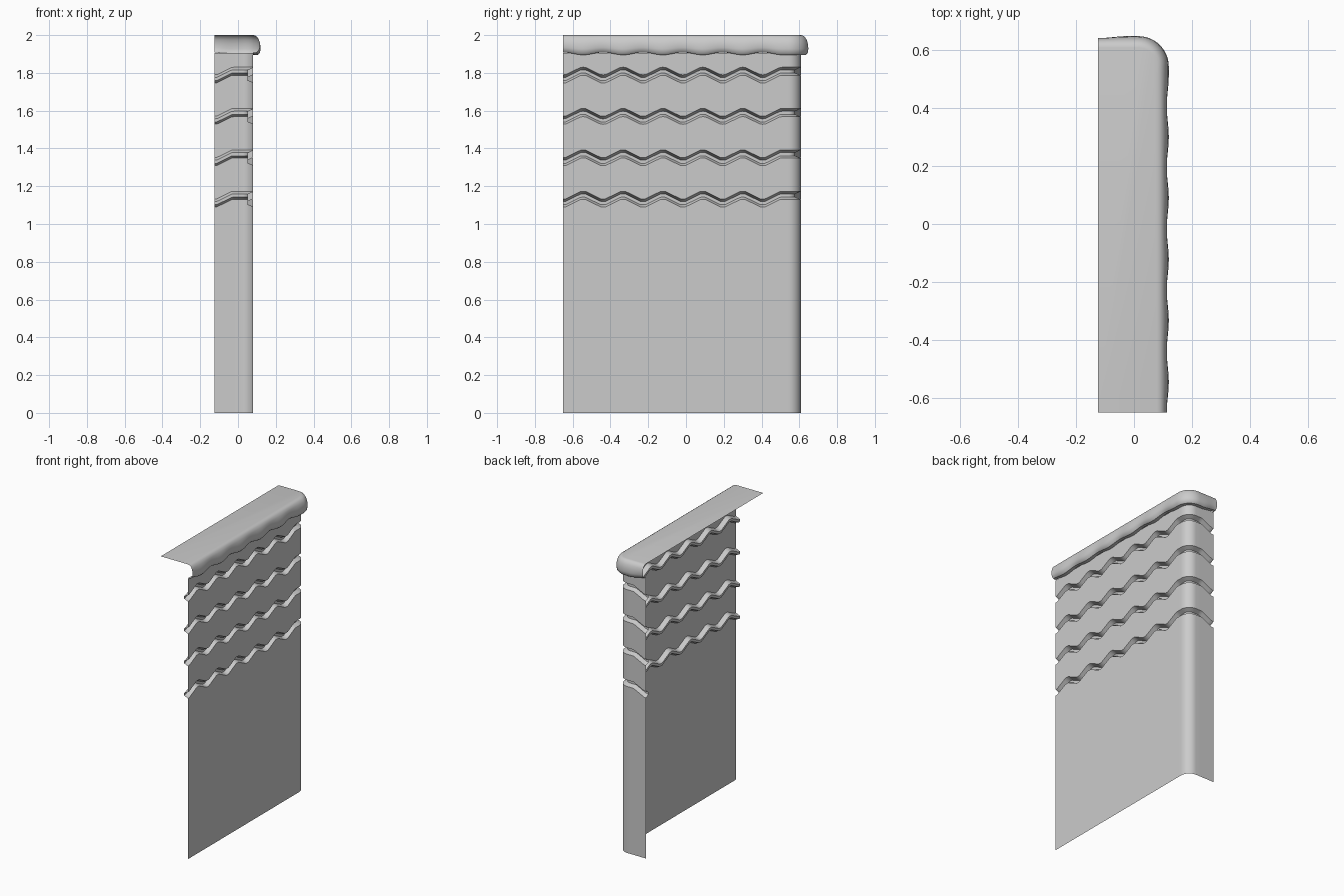
import bpy
import math

cube = bpy.data.objects.get("Cube")
if cube:
    bpy.data.objects.remove(cube, do_unlink=True)

grey = bpy.data.materials.new("plain grey")
grey.use_nodes = True
colour = (0.6, 0.6, 0.6, 1.0)
grey.diffuse_color = colour
grey.node_tree.nodes["Principled BSDF"].inputs["Base Color"].default_value = colour

# Plan of the shell: long side wall, rounded corner, short back wall
WALL_X, WALL_Y, START_Y, END_X = 0.08, 0.608, -0.65, -0.125
RADIUS = 0.065
HALF = 0.1056          # half a wavelength
LAST_PEAK = START_Y + 11 * HALF


def plan_path():
    """Points as (x, y, normal x, normal y, wave phase)."""
    pts = []
    n = 11 * 8
    for i in range(n + 1):
        y = START_Y + (LAST_PEAK - START_Y) * i / n
        pts.append((WALL_X, y, 1, 0, (y - START_Y) / HALF))
    for i in range(13):
        a = math.pi / 2 * i / 12
        c, s = math.cos(a), math.sin(a)
        pts.append((WALL_X - RADIUS + RADIUS * c,
                    WALL_Y - RADIUS + RADIUS * s, c, s, 11))
    for i in range(9):
        x = END_X + HALF * (1 - i / 8)
        pts.append((x, WALL_Y, 0, 1, 11 + i / 8))
    return pts


def zigzag(phase):
    t = phase % 2
    tri = 1 - 2 * abs(t - 1)
    return max(-1, min(1, 1.3 * tri))


def ripple(phase):
    return -math.cos(math.pi * phase)


def sweep(name, rows, wave, lid=False):
    """Rows are (offset, height, wave on offset, wave on height)."""
    path = plan_path()
    n = len(path)
    verts, faces = [], []
    for off, z, wo, wz in rows:
        for x, y, nx, ny, ph in path:
            w = wave(ph)
            d = off + wo * w
            verts.append((x + nx * d, y + ny * d, z + wz * w))
    for j in range(len(rows) - 1):
        for i in range(n - 1):
            a = j * n + i
            faces.append((a, a + 1, a + 1 + n, a + n))
    if lid:
        verts.append((END_X, START_Y, rows[-1][1]))
        top = (len(rows) - 1) * n
        faces.append(tuple(range(top, top + n)) + (len(verts) - 1,))
    mesh = bpy.data.meshes.new(name)
    mesh.from_pydata(verts, [], faces)
    mesh.materials.append(grey)
    obj = bpy.data.objects.new(name, mesh)
    bpy.context.collection.objects.link(obj)
    bpy.ops.object.select_all(action='DESELECT')
    obj.select_set(True)
    bpy.context.view_layer.objects.active = obj
    bpy.ops.object.shade_smooth_by_angle(angle=math.radians(35))
    return obj


# Wall with four wavy grooves pressed inwards
wall = [(0, 0, 0, 0)]
for k in range(4):
    lip = 1.153 + 0.219 * k
    for off, drop in ((0, 0.043), (-0.03, 0.031), (-0.03, 0.014), (0, 0)):
        wall.append((off, lip - drop, 0, 0.02))
wall.append((0, 1.905, 0, 0))
sweep("grooved_wall", wall, zigzag)

# Rounded overhanging cap with a gently rippled rim
cap = [(0, 1.902, 0, -0.006),
       (0.022, 1.902, 0.003, -0.007),
       (0.032, 1.912, 0.004, -0.006),
       (0.0365, 1.93, 0.0035, -0.003),
       (0.035, 1.955, 0.002, 0),
       (0.030, 1.975, 0.001, 0),
       (0.021, 1.991, 0, 0),
       (0.010, 1.998, 0, 0),
       (0, 2.0, 0, 0)]
sweep("rounded_cap", cap, ripple, lid=True)
